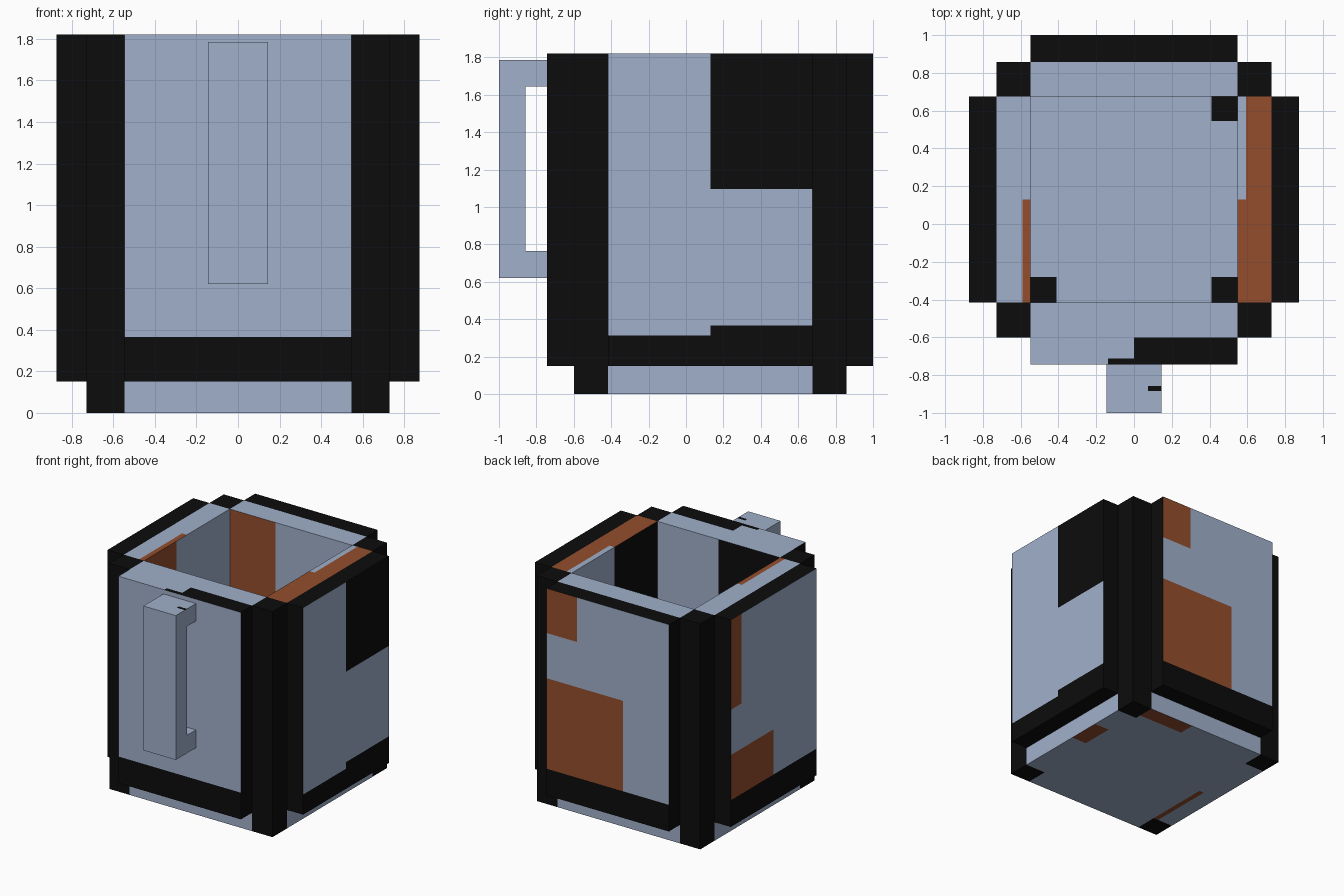
import bpy, bmesh
from mathutils import Vector

if "Cube" in bpy.data.objects:
    bpy.data.objects.remove(bpy.data.objects["Cube"])


def material(name, rgb):
    m = bpy.data.materials.new(name)
    m.diffuse_color = (*rgb, 1)
    m.use_nodes = True
    m.node_tree.nodes["Principled BSDF"].inputs["Base Color"].default_value = m.diffuse_color
    return m


MATS = [material("pale_blue", (0.352, 0.434, 0.597)),
        material("black", (0.0037, 0.0037, 0.0037)),
        material("rust_brown", (0.296, 0.076, 0.026))]
BLUE, BLACK, BROWN = 0, 1, 2
INF = 9.0
DIRS = {"+x": (1, 0, 0), "-x": (-1, 0, 0), "+y": (0, 1, 0),
        "-y": (0, -1, 0), "+z": (0, 0, 1), "-z": (0, 0, -1)}


def box(name, x, y, z, base, patches=()):
    """Box with cut-in colour patches: (direction, x range, y range, z range, colour)."""
    bm = bmesh.new()
    bmesh.ops.create_cube(bm, size=1)
    spans = (x, y, z)
    for v in bm.verts:
        v.co = [s[1] if c > 0 else s[0] for s, c in zip(spans, v.co)]
    # cut along every patch border
    for axis in range(3):
        lo, hi = spans[axis]
        cuts = {c for p in patches for c in p[1 + axis] if lo + 1e-4 < c < hi - 1e-4}
        for c in sorted(cuts):
            co, no = Vector(), Vector()
            co[axis], no[axis] = c, 1
            bmesh.ops.bisect_plane(bm, geom=bm.verts[:] + bm.edges[:] + bm.faces[:],
                                   dist=1e-5, plane_co=co, plane_no=no)
    bm.normal_update()
    # colour faces by direction and position, later patches win
    for f in bm.faces:
        f.material_index = base
        c = f.calc_center_median()
        for d, *rng, col in patches:
            if f.normal.dot(Vector(DIRS[d])) > 0.9 and all(
                    r[0] - 1e-4 <= c[i] <= r[1] + 1e-4 for i, r in enumerate(rng)):
                f.material_index = col
    me = bpy.data.meshes.new(name)
    bm.to_mesh(me)
    bm.free()
    for m in MATS:
        me.materials.append(m)
    ob = bpy.data.objects.new(name, me)
    bpy.context.collection.objects.link(ob)
    return ob


# main dimensions: cavity, wall outside, plate outside
XI, XW, XP = 0.547, 0.728, 0.873
YF, YB = -0.416, 0.676          # cavity front and back
YWF, YWB = -0.6, 0.858          # wall outside
YPF, YPB = -0.744, 1.0          # plate outside
H, PZ, FLOOR, BAND = 1.82, 0.15, 0.18, 0.365
MID = 0.13
ALL = (-INF, INF)
INX, INY, FULL, PLATE = (-XI, XI), (YF, YB), (0, H), (PZ, H)

# floor with dark corners
box("floor", INX, INY, (0, FLOOR), BLUE, [
    ("+z", (0.41, INF), (0.545, INF), ALL, BLACK),
    ("+z", (0.41, INF), (-INF, -0.28), ALL, BLACK),
    ("+z", (-INF, -0.41), (-INF, -0.28), ALL, BLACK)])

# four walls
box("right_wall", (XI, XW), INY, FULL, BLUE, [
    ("+z", ALL, ALL, ALL, BROWN),
    ("+z", (-INF, 0.592), (MID, INF), ALL, BLUE),
    ("-z", (0.592, INF), (MID, 0.403), ALL, BROWN),
    ("-x", ALL, (-INF, MID), ALL, BLACK)])
box("left_wall", (-XW, -XI), INY, FULL, BLUE, [
    ("+z", (-0.59, INF), (-INF, MID), ALL, BROWN),
    ("-z", (-0.59, INF), (-INF, MID), ALL, BROWN),
    ("+x", ALL, (-INF, -0.006), (1.09, INF), BROWN)])
box("front_wall", INX, (YWF, YF), FULL, BLUE, [
    ("+y", (-INF, 0), ALL, ALL, BLACK)])
box("back_wall", INX, (YB, YWB), FULL, BLUE, [
    ("-y", (-INF, -0.137), ALL, ALL, BROWN),
    ("-z", (0.137, INF), (0.725, INF), ALL, BROWN)])

# corner posts
for side, xs in (("left", (-XW, -XI)), ("right", (XI, XW))):
    for end, ys in (("front", (YWF, YF)), ("back", (YB, YWB))):
        box(f"{end}_{side}_post", xs, ys, FULL, BLACK)

# raised outer plates with dark edges
box("front_plate", INX, (YPF, YWF), PLATE, BLACK, [
    ("-y", ALL, ALL, (BAND, INF), BLUE),
    ("+z", (-INF, 0), ALL, ALL, BLUE),
    ("+z", (-0.137, 0), (-INF, -0.712), ALL, BLACK)])
box("back_plate", INX, (YWB, YPB), PLATE, BLACK, [
    ("+y", ALL, ALL, (BAND, INF), BLUE),
    ("+y", (0.274, INF), ALL, (1.46, INF), BROWN),
    ("+y", (-0.137, INF), ALL, (BAND, 1.095), BROWN)])
box("right_plate", (XW, XP), INY, PLATE, BLACK, [
    ("+x", ALL, (-INF, MID), (0.312, INF), BLUE),
    ("+x", ALL, (MID, INF), (BAND, 1.095), BLUE)])
box("left_plate", (-XP, -XW), INY, PLATE, BLACK, [
    ("-x", ALL, ALL, (BAND, INF), BLUE),
    ("-x", ALL, (0.54, INF), (1.095, INF), BROWN),
    ("-x", ALL, (MID, INF), (BAND, 0.73), BROWN)])

# handle on the front
HX = (-0.145, 0.145)
box("handle_grip", HX, (-1.0, -0.858), (0.62, 1.785), BLUE, [
    ("+z", (0.073, INF), (-0.885, INF), ALL, BLACK)])
for name, zs in (("handle_upper_arm", (1.643, 1.785)), ("handle_lower_arm", (0.62, 0.765))):
    box(name, HX, (-0.858, YPF), zs, BLUE)
